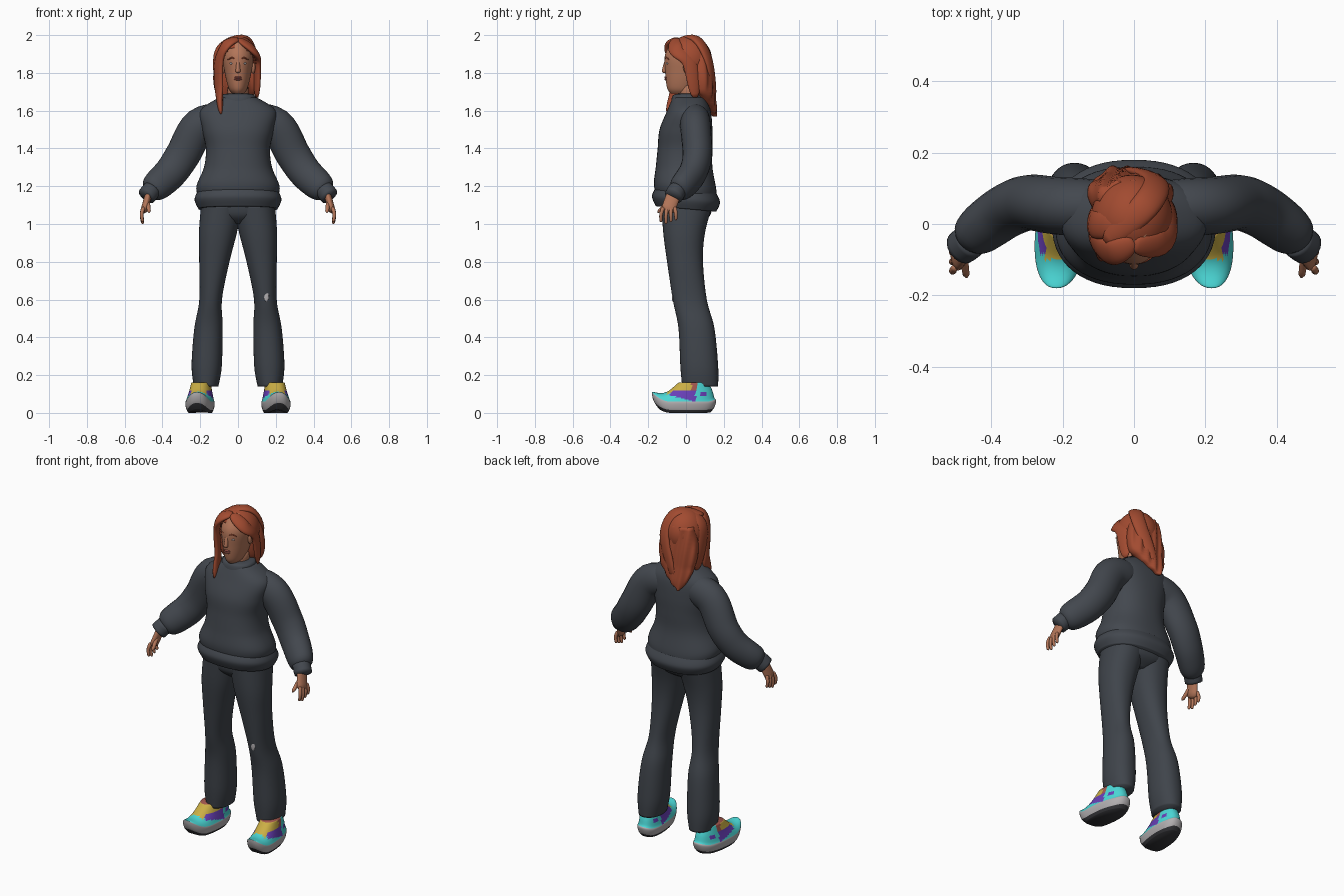
import bpy, bmesh, math
from mathutils import Vector, Matrix

if bpy.data.objects.get("Cube"):
    bpy.data.objects.remove(bpy.data.objects["Cube"])


def material(name, *rgb):
    m = bpy.data.materials.new(name)
    m.use_nodes = True
    m.diffuse_color = (*rgb, 1)
    shader = m.node_tree.nodes["Principled BSDF"]
    shader.inputs["Base Color"].default_value = (*rgb, 1)
    return m


KNIT = material("charcoal knit", .056, .064, .077)
TROUSER = material("charcoal trouser", .05, .058, .07)
HAIR = material("auburn hair", .36, .07, .03)
SKIN = material("warm skin", .45, .18, .1)
ROSE = material("rose", .38, .1, .08)
TEAL = material("turquoise", .07, .68, .67)
YELLOW = material("mustard", .6, .43, .06)
PURPLE = material("violet", .14, .05, .48)
PALE = material("pale grey", .45, .43, .44)
DARK = material("dark rubber", .035, .035, .04)


def finish(name, bm, mats, rule=None, mirror=False):
    """Make a smooth object, colouring its faces by a rule."""
    bmesh.ops.recalc_face_normals(bm, faces=bm.faces)
    for face in bm.faces:
        face.smooth = True
        if rule:
            face.material_index = mats.index(rule(face.calc_center_median()))
    mesh = bpy.data.meshes.new(name)
    bm.to_mesh(mesh)
    bm.free()
    for mat in mats:
        mesh.materials.append(mat)
    ob = bpy.data.objects.new(name, mesh)
    bpy.context.collection.objects.link(ob)
    if mirror:
        ob.modifiers.new("mirror", "MIRROR").use_mirror_merge = False
    return ob


def spline(rows, steps=6):
    """Smooth curve through rows of numbers."""
    rows = [Vector(row) for row in rows]
    last = len(rows) - 1
    out = []
    for i in range(last):
        before, start = rows[max(i - 1, 0)], rows[i]
        end, after = rows[i + 1], rows[min(i + 2, last)]
        pull_start, pull_end = (end - before) / 2, (after - start) / 2
        for k in range(steps):
            t = k / steps
            ease = t * t * (3 - 2 * t)
            out.append(start.lerp(end, ease) + pull_start * t * (1 - t) ** 2
                       - pull_end * t * t * (1 - t))
    return out + [rows[last]]


def oval(segs, power=2):
    for i in range(segs):
        angle = math.tau * i / segs
        yield [math.copysign(abs(v) ** (2 / power), v)
               for v in (math.cos(angle), math.sin(angle))]


def bridge(rings):
    """Join rings into a closed skin."""
    bm = bmesh.new()
    loops = [[bm.verts.new(p) for p in ring] for ring in rings]
    for low, high in zip(loops, loops[1:]):
        for i in range(len(low)):
            bm.faces.new((low[i - 1], low[i], high[i], high[i - 1]))
    bm.faces.new(loops[0])
    bm.faces.new(loops[-1])
    return bm


def stack(name, rows, mats, centre=lambda z: 0, warp=lambda p: p, power=2.3, segs=56, **kw):
    """Level rings, each given as height, half width, front and back."""
    rings = []
    for z, width, front, back in spline(rows):
        middle, depth = (front + back) / 2, (back - front) / 2
        rings.append([warp(Vector((centre(z) + width * c, middle + depth * s, z)))
                      for c, s in oval(segs, power)])
    return finish(name, bridge(rings), mats, **kw)


def tube(name, path, width, mat, flat=1, taper=1, blunt=8, hub=(0, -99, 0), mirror=False):
    """Round-ended tube along a path, flattened towards a hub point."""
    pts = spline(path)
    last = len(pts) - 1
    rings = []
    for i, p in enumerate(pts):
        t = i / last
        size = width * (1 + (taper - 1) * t) * max(.1, 1 - abs(2 * t - 1) ** blunt) ** .5
        along = pts[min(i + 1, last)] - pts[max(i - 1, 0)]
        side = along.cross(p - Vector(hub)).normalized()
        out = side.cross(along).normalized()
        rings.append([p + (side * c + out * s * flat) * size for c, s in oval(24)])
    return finish(name, bridge(rings), [mat], mirror=mirror)


def ball(name, centre, radii, mat, mirror=False, keep=lambda c: True):
    bm = bmesh.new()
    place = Matrix.Translation(centre) @ Matrix.Diagonal((*radii, 1))
    bmesh.ops.create_uvsphere(bm, u_segments=48, v_segments=24, radius=1, matrix=place)
    unwanted = [f for f in bm.faces if not keep(f.calc_center_median())]
    bmesh.ops.delete(bm, geom=unwanted, context="FACES")
    return finish(name, bm, [mat], mirror=mirror)


# Sweater: body, hem that dips at the back, collar, sleeves and cuffs
def hem_dip(p):
    p.z -= p.y * min(.09, max(0, 1.3 - p.z))
    return p


stack("sweater_body", [
    (1.14, .21, -.16, .16), (1.2, .22, -.17, .16), (1.3, .18, -.16, .14), (1.4, .17, -.15, .14),
    (1.5, .19, -.14, .14), (1.6, .2, -.1, .13), (1.67, .1, -.07, .1)], [KNIT], warp=hem_dip)
stack("sweater_hem", [(1.08, .21, -.16, .16), (1.13, .23, -.18, .18), (1.18, .21, -.16, .16)],
      [KNIT], warp=hem_dip)
stack("sweater_collar", [(1.64, .1, -.08, .11), (1.68, .09, -.07, .09), (1.69, .06, -.04, .07)], [KNIT])
tube("sleeves", [(.04, .05, 1.56), (.2, .05, 1.52), (.29, .06, 1.37), (.35, .04, 1.28),
                 (.41, 0, 1.22), (.47, -.05, 1.17)], .1, KNIT, flat=.85, taper=.8, mirror=True)
tube("cuffs", [(.45, -.04, 1.19), (.49, -.07, 1.14)], .05, KNIT, mirror=True)

# Hands with fanned fingers
tube("palms", [(.47, -.06, 1.17), (.5, -.1, 1.06)], .019, SKIN, flat=2, mirror=True)
for i, finger in enumerate(["index", "middle", "ring", "little"]):
    root = Vector((.5, -.12 + .02 * i, 1.09))
    reach = .09 - .01 * abs(i - 1)
    fan = .006 * (i - 2)
    tube(finger + "_fingers", [root, root + Vector((.01, fan, -reach / 2)),
                               root + Vector((.004, fan, -reach))],
         .011, SKIN, taper=.7, mirror=True)
tube("thumbs", [(.48, -.08, 1.13), (.47, -.15, 1.06)], .013, SKIN, taper=.7, mirror=True)

# Trousers: legs splay outwards towards the ankle
stack("trouser_legs", [
    (.14, .065, -.02, .17), (.25, .08, -.03, .17), (.45, .075, -.04, .15), (.6, .06, -.07, .11),
    (.8, .08, -.1, .09), (.95, .1, -.12, .1), (1.1, .11, -.13, .14)], [TROUSER],
    centre=lambda z: .17 - .07 * z * z, power=2.2, mirror=True)
stack("trouser_hips", [(1, .05, -.07, .07), (1.05, .17, -.12, .13), (1.15, .2, -.13, .14)], [TROUSER])
ball("knee_patch", (.15, -.07, .62), (.013, .005, .03), PALE)


# Trainers: rockered sole, toes turned out, panels chosen by position
def lift(y):
    return 5 * max(0, -y - .08) ** 2 + 4 * max(0, y - .1) ** 2


def shoe_bend(p):
    p.z += lift(p.y)
    p.x -= p.y / 10
    return p


def panel(c):
    z = c.z - lift(c.y)
    from_middle = abs(c.x - .2 + c.y / 10)
    if z < .06:
        return DARK if z < .015 else PALE
    if -.1 < c.y < .03 and z > .09 and (from_middle < .04 or z > .12):
        return YELLOW
    if -.08 < c.y < .05 and .07 - c.y / 4 < z < .12:
        return PURPLE
    if z > .12 and .03 < c.y < .06:
        return ROSE
    return PURPLE if .09 < z < .11 and .08 < c.y < .11 else TEAL


stack("trainers", [
    (0, .06, -.14, .13), (.02, .07, -.17, .15), (.05, .075, -.18, .16), (.07, .07, -.17, .15),
    (.11, .06, -.1, .14), (.16, .05, -.04, .12)], [TEAL, YELLOW, PURPLE, PALE, DARK, ROSE],
    centre=lambda z: .2, warp=shoe_bend, rule=panel, mirror=True)

# Head, neck and face
stack("head", [
    (1.69, .03, -.08, .05), (1.72, .05, -.1, .06), (1.8, .07, -.11, .1), (1.9, .08, -.11, .11),
    (1.98, .04, -.06, .07)], [SKIN], power=2)
tube("neck", [(0, .02, 1.6), (0, .01, 1.75)], .055, SKIN)
tube("nose", [(0, -.1, 1.88), (0, -.11, 1.84), (0, -.117, 1.8)], .007, SKIN, taper=2, hub=(0, 9, 2))
for part, z in [("upper_lip", 1.776), ("lower_lip", 1.766)]:
    ball(part, (0, -.106, z), (.02, .009, .006), ROSE)
ball("eyes", (.03, -.096, 1.85), (.014, .008, .007), PALE, mirror=True)
ball("irises", (.03, -.102, 1.85), (.006, .003, .006), DARK, mirror=True)
tube("eyebrows", [(.01, -.11, 1.87), (.03, -.104, 1.88), (.055, -.09, 1.87)], .004, HAIR,
     blunt=2, mirror=True)
ball("ears", (.08, .005, 1.83), (.012, .02, .034), SKIN, mirror=True)

# Hair: thick cap open at the face, tapered back, swept locks
cap = ball("hair_cap", (-.006, .015, 1.867), (.115, .123, .13), HAIR,
           keep=lambda c: c.z > 1.8 and (c.y > .03 or c.z + .9 * c.y > 1.85))
shell = cap.modifiers.new("thickness", "SOLIDIFY")
shell.thickness = .03


def strands(p):
    p.y += math.sin(p.x * 130 + p.z * 14) / 200
    return p


stack("hair_back", [
    (1.93, .09, .03, .12), (1.8, .12, .02, .14), (1.7, .11, .04, .15), (1.62, .06, .1, .16),
    (1.57, .01, .14, .16)], [HAIR], centre=lambda z: -.01 - max(0, 1.7 - z) / 3,
    warp=strands, segs=72)
locks = {
    "front_drape": [(0, -.05, 1.98), (-.06, -.08, 1.95), (-.1, -.06, 1.86),
                    (-.1, -.05, 1.7), (-.09, -.09, 1.58)],
    "side_drape": [(-.03, 0, 1.98), (-.11, 0, 1.9), (-.1, .04, 1.66)],
    "tucked_sweep": [(0, -.06, 1.98), (.08, -.05, 1.92), (.1, .02, 1.85), (.1, .05, 1.67)],
    "crown_sweep": [(-.08, -.05, 1.96), (.03, .05, 1.98), (.06, .12, 1.86), (-.02, .15, 1.64)],
}
for part, path in locks.items():
    tube("hair_" + part, path, .04, HAIR, flat=.45, blunt=4, hub=(0, 0, 1.8))
